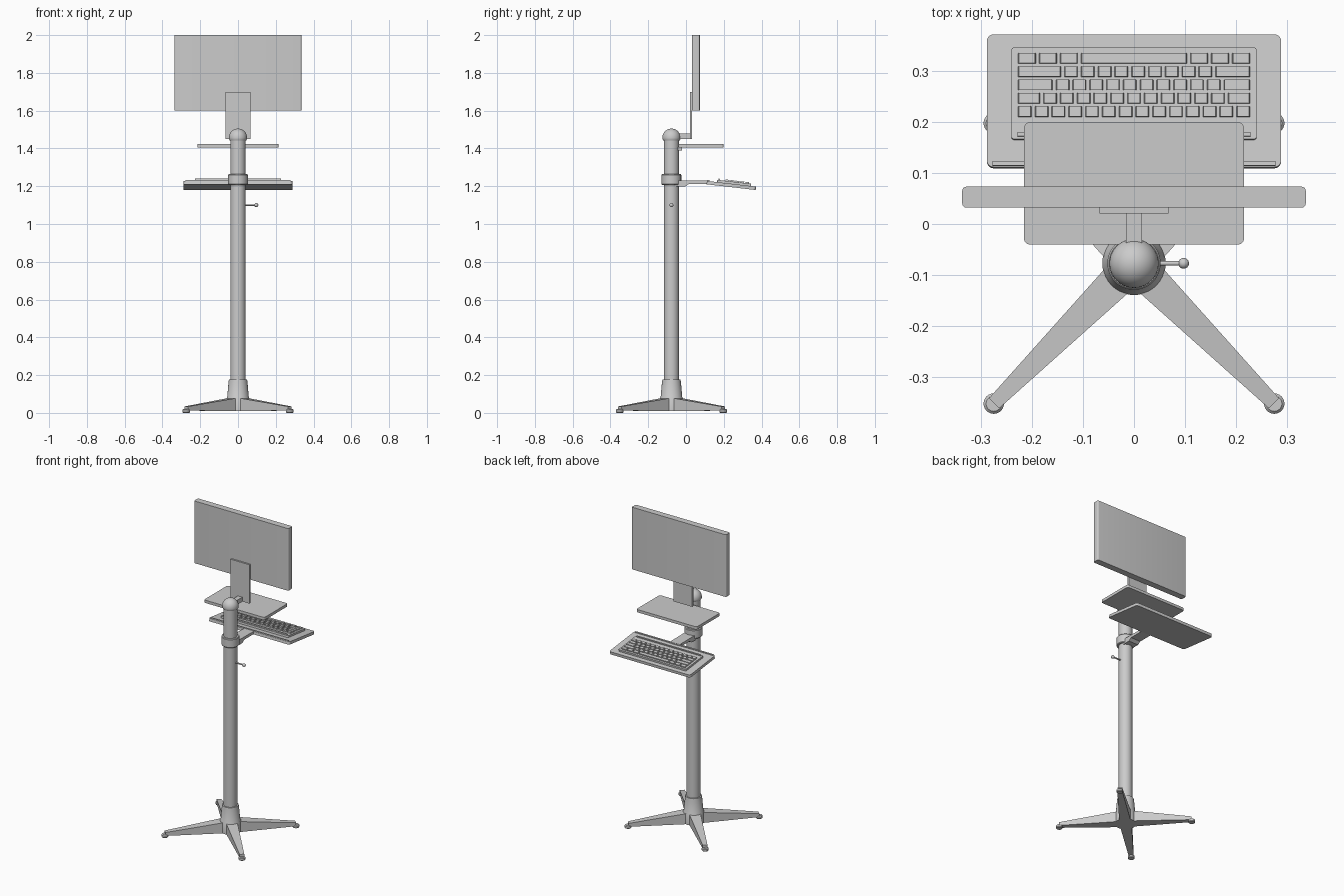
import bpy, bmesh, math
from mathutils import Matrix, Vector

cube = bpy.data.objects.get("Cube")
if cube:
    bpy.data.objects.remove(cube, do_unlink=True)

grey = bpy.data.materials.new("light grey")
grey.use_nodes = True
grey.diffuse_color = (0.6, 0.6, 0.6, 1)
grey.node_tree.nodes["Principled BSDF"].inputs["Base Color"].default_value = (0.6, 0.6, 0.6, 1)

POST_Y = -0.077
POST = Matrix.Translation((0, POST_Y, 0))


def finish(name, bm, matrix=Matrix(), smooth=False):
    bmesh.ops.recalc_face_normals(bm, faces=bm.faces)
    mesh = bpy.data.meshes.new(name)
    bm.to_mesh(mesh)
    bm.free()
    mesh.materials.append(grey)
    ob = bpy.data.objects.new(name, mesh)
    bpy.context.collection.objects.link(ob)
    ob.matrix_world = matrix
    if smooth:
        bpy.ops.object.select_all(action="DESELECT")
        ob.select_set(True)
        bpy.context.view_layer.objects.active = ob
        bpy.ops.object.shade_smooth_by_angle(angle=math.radians(35))
    return ob


def add_box(bm, lo, hi):
    lo, hi = Vector(lo), Vector(hi)
    m = Matrix.Translation((lo + hi) / 2) @ Matrix.Diagonal((*(hi - lo), 1))
    return bmesh.ops.create_cube(bm, size=1, matrix=m)["verts"]


def slab(name, lo, hi, radius=0, matrix=Matrix()):
    """Box whose upright corners are rounded."""
    bm = bmesh.new()
    add_box(bm, lo, hi)
    if radius:
        upright = [e for e in bm.edges
                   if abs(e.verts[0].co.z - e.verts[1].co.z) > 1e-5]
        bmesh.ops.bevel(bm, geom=upright, offset=radius, segments=5,
                        profile=0.5, affect="EDGES")
    return finish(name, bm, matrix, smooth=radius > 0)


def lathe(name, profile, matrix, steps=40):
    """Spin (radius, height) points about the local z axis."""
    bm = bmesh.new()
    verts = [bm.verts.new((r, 0, z)) for r, z in profile]
    edges = [bm.edges.new(p) for p in zip(verts, verts[1:])]
    bmesh.ops.spin(bm, geom=verts + edges, cent=(0, 0, 0), axis=(0, 0, 1),
                   angle=2 * math.pi, steps=steps)
    bmesh.ops.remove_doubles(bm, verts=bm.verts, dist=1e-5)
    return finish(name, bm, matrix, smooth=True)


# Post, hub, collar and domed cap
lathe("post", [(0, 0.05), (0.04, 0.05), (0.04, 1.45), (0, 1.45)], POST)
lathe("base_hub", [(0, 0.01), (0.062, 0.01), (0.062, 0.075), (0.057, 0.085),
                   (0.05, 0.165), (0.048, 0.177), (0, 0.177)], POST)
lathe("post_collar", [(0.038, 1.207), (0.049, 1.207), (0.052, 1.211), (0.052, 1.26),
                      (0.049, 1.264), (0.038, 1.264)], POST)
dome = [(0, 1.442), (0.044, 1.442), (0.048, 1.45)]
dome += [(0.048 * math.cos(a), 1.457 + 0.048 * math.sin(a))
         for a in (math.pi / 2 * i / 12 for i in range(12))]
lathe("post_cap", dome + [(0, 1.505)], POST)

# Four tapered legs with round feet
for label, angle in (("front_right", 225), ("front_left", 315),
                     ("back_left", 45), ("back_right", 135)):
    turn = POST @ Matrix.Rotation(math.radians(angle), 4, "Z")
    bm = bmesh.new()
    for v in add_box(bm, (0.03, -1, 0.01), (0.387, 1, 0.08)):
        outer = v.co.x > 0.2
        v.co.y *= 0.014 if outer else 0.034
        if outer:
            v.co.z = 0.034 if v.co.z > 0.04 else 0.012
    finish(label + "_leg", bm, turn)
    lathe(label + "_foot", [(0, 0), (0.017, 0), (0.02, 0.004), (0.02, 0.015),
                            (0.015, 0.02), (0, 0.02)],
          turn @ Matrix.Translation((0.388, 0, 0)), steps=24)

# Locking handle on the side of the post
SIDE = Matrix.Translation((0.03, POST_Y, 1.1)) @ Matrix.Rotation(math.pi / 2, 4, "Y")
lathe("handle_rod", [(0, 0), (0.0045, 0), (0.0045, 0.065), (0, 0.065)], SIDE, steps=16)
ball = [(0.0105 * math.sin(a), 0.067 - 0.0105 * math.cos(a))
        for a in (math.pi * i / 12 for i in range(13))]
lathe("handle_knob", ball, SIDE, steps=20)

# Screen, its back plate and arm
slab("screen", (-0.336, 0.032, 1.6), (0.336, 0.073, 2.0), 0.008)
slab("screen_mount_plate", (-0.067, 0.021, 1.45), (0.067, 0.033, 1.7))
slab("screen_arm", (-0.016, -0.06, 1.449), (0.016, 0.022, 1.478))

# Middle shelf and bracket
slab("shelf", (-0.215, -0.04, 1.405), (0.215, 0.199, 1.423), 0.011)
slab("shelf_bracket", (-0.02, -0.06, 1.39), (0.02, -0.022, 1.408))

# Arm carrying the keyboard tray, deeper towards the post
bm = bmesh.new()
side = [(-0.06, 1.231), (0.125, 1.229), (0.125, 1.212),
        (0.015, 1.212), (-0.005, 1.198), (-0.06, 1.198)]
face = bm.faces.new([bm.verts.new((-0.035, y, z)) for y, z in side])
out = bmesh.ops.extrude_face_region(bm, geom=[face])["geom"]
bmesh.ops.translate(bm, vec=(0.07, 0, 0),
                    verts=[g for g in out if isinstance(g, bmesh.types.BMVert)])
finish("tray_arm", bm)

# Tilted tray with a low lip
TILT = Matrix.Translation((0, 0.24, 1.204)) @ Matrix.Rotation(math.radians(-6.6), 4, "X")
slab("keyboard_tray", (-0.288, -0.131, -0.009), (0.288, 0.131, 0.009), 0.014, TILT)
slab("tray_lip", (-0.277, -0.128, 0.008), (0.277, -0.119, 0.014), 0, TILT)

# Keyboard body, rear ridge and keys
slab("keyboard_body", (-0.24, -0.077, 0.009), (0.24, 0.104, 0.021), 0.006, TILT)
slab("keyboard_ridge", (-0.228, -0.072, 0.02), (0.228, -0.064, 0.028), 0, TILT)

# Key widths per row in key units, starting with the row nearest the post
rows = [[1] * 14,
        [1.5] + [1] * 11 + [1.5],
        [1.75] + [1] * 10 + [2.25],
        [2.25] + [1] * 9 + [2.75],
        [1.25] * 3 + [6.5] + [1.25] * 3]
unit, pitch, gap = 0.46 / 14, 0.0262, 0.003
bm = bmesh.new()
for r, row in enumerate(rows):
    x, y = 0.23, -0.036 + r * pitch
    for width in row:
        x_next = x - width * unit
        verts = add_box(bm, (x_next + gap, y + gap, 0.02), (x - gap, y + pitch - gap, 0.028))
        mid = (x + x_next) / 2
        for v in verts:
            if v.co.z > 0.024:
                v.co.x -= math.copysign(0.002, v.co.x - mid)
        x = x_next
finish("keys", bm, TILT)
